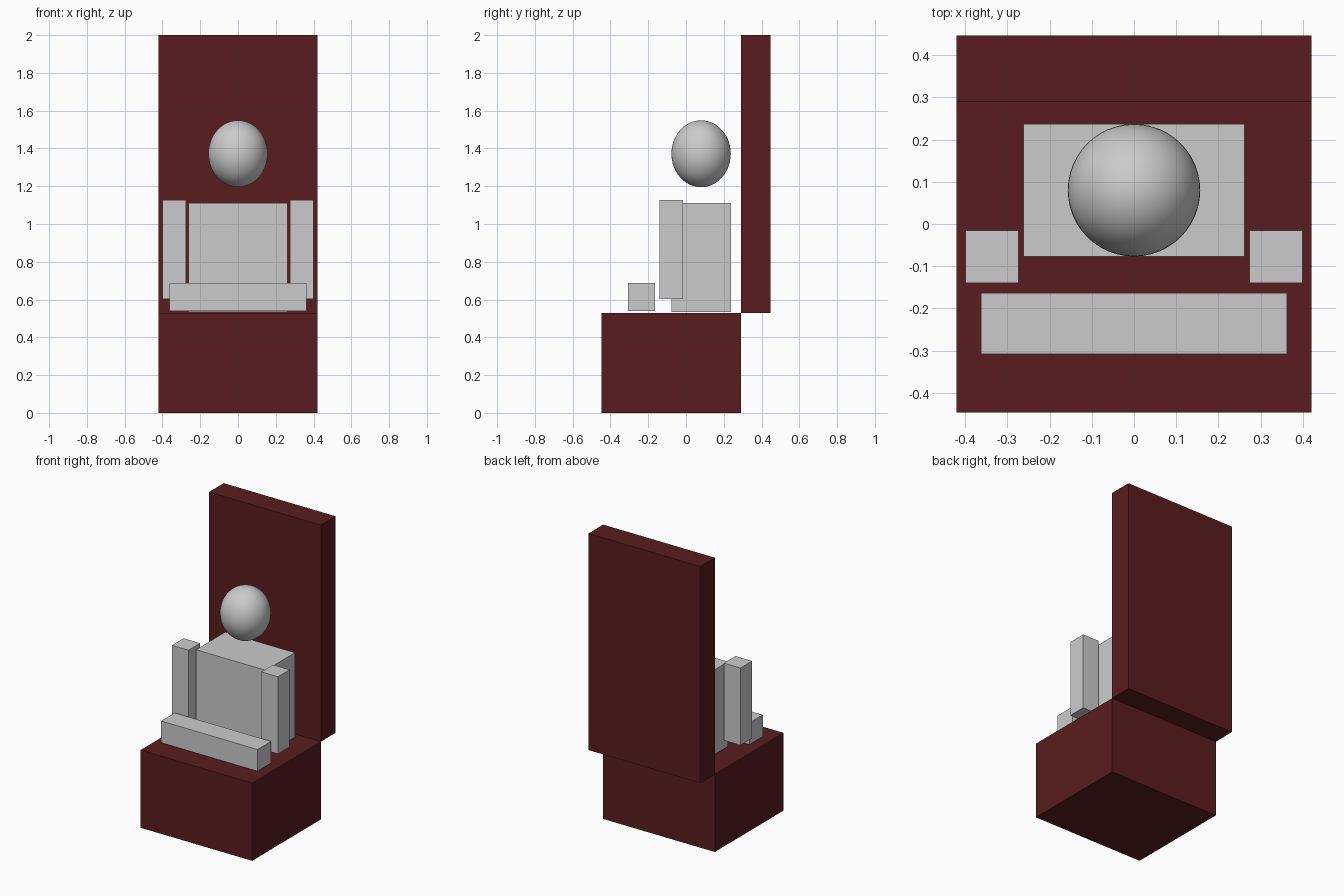
import bpy
from mathutils import Vector

if "Cube" in bpy.data.objects:
    bpy.data.objects.remove(bpy.data.objects["Cube"])

red = bpy.data.materials.new("dark_red")
red.diffuse_color = (0.10, 0.012, 0.013, 1)
red.use_nodes = True
red.node_tree.nodes["Principled BSDF"].inputs["Base Color"].default_value = red.diffuse_color


def box(name, lo, hi, mat=None):
    """Axis-aligned box between two opposite corners."""
    lo, hi = Vector(lo), Vector(hi)
    bpy.ops.mesh.primitive_cube_add(size=1, location=(lo + hi) / 2)
    ob = bpy.context.object
    ob.name = name
    ob.scale = hi - lo
    bpy.ops.object.transform_apply(location=False, rotation=False, scale=True)
    if mat:
        ob.data.materials.append(mat)
    return ob


# Throne: seat block and tall back slab standing behind it
box("seat", (-0.42, -0.447, 0), (0.42, 0.29, 0.528), red)
box("backrest", (-0.42, 0.29, 0.528), (0.42, 0.447, 2.0), red)

# Seated figure: torso and the folded legs in front
box("torso", (-0.262, -0.077, 0.535), (0.262, 0.237, 1.111))
box("legs", (-0.362, -0.308, 0.54), (0.362, -0.163, 0.688))

# Upright arms on both sides
for side, label in ((-1, "right"), (1, "left")):
    x0, x1 = sorted((side * 0.274, side * 0.399))
    box(f"{label}_arm", (x0, -0.14, 0.603), (x1, -0.015, 1.128))

# Slightly tall egg-like head floating above the torso
bpy.ops.mesh.primitive_uv_sphere_add(segments=48, ring_count=24, radius=1,
                                     location=(0, 0.08, 1.372))
head = bpy.context.object
head.name = "head"
head.scale = (0.157, 0.157, 0.177)
bpy.ops.object.transform_apply(location=False, rotation=False, scale=True)
bpy.ops.object.shade_smooth()
